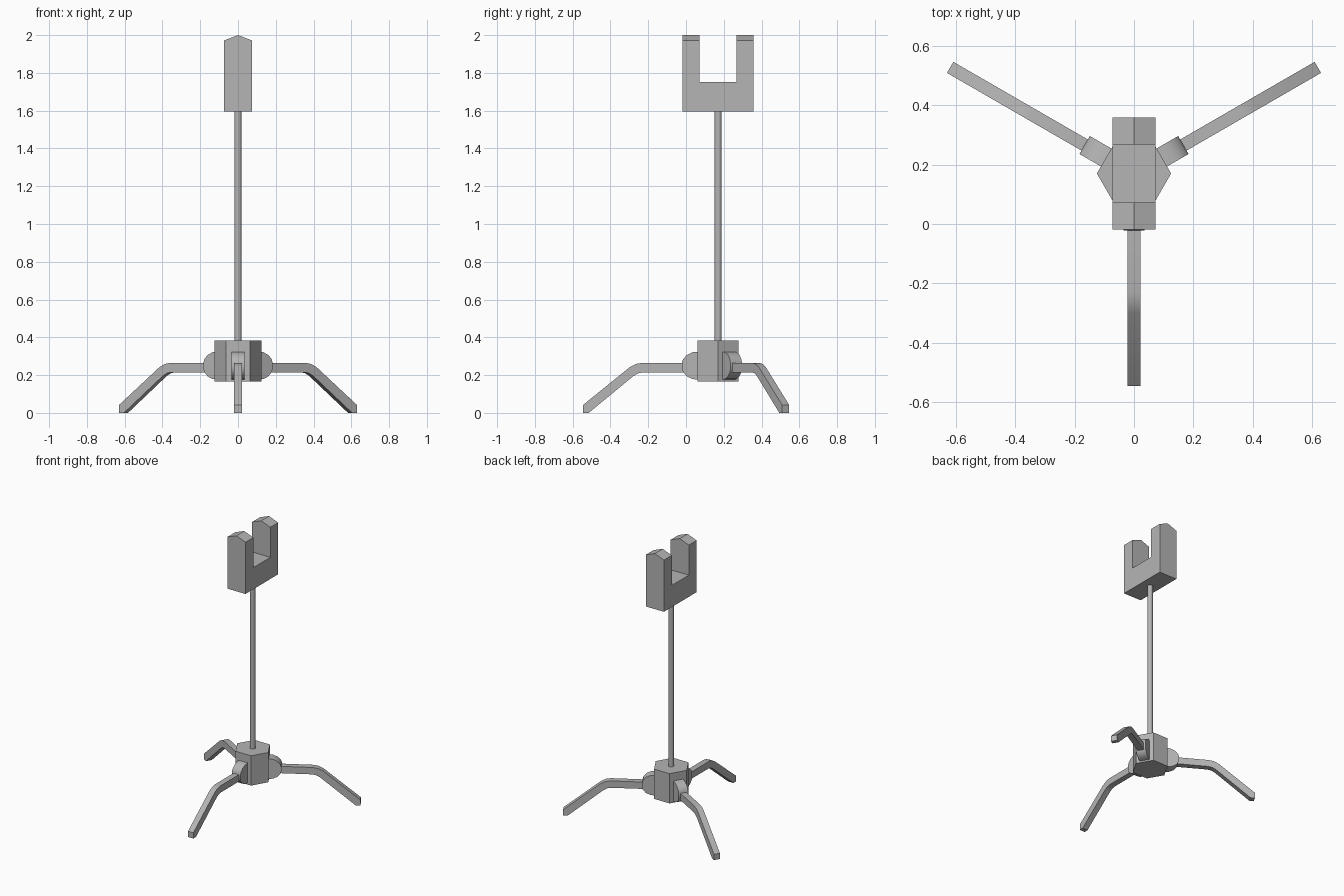
import bpy, bmesh, math
from mathutils import Matrix, Vector

if "Cube" in bpy.data.objects:
    bpy.data.objects.remove(bpy.data.objects["Cube"])

CENTRE_Y = 0.17  # axis shared by hub, pole and fork

grey = bpy.data.materials.new("grey")
grey.diffuse_color = (0.46, 0.46, 0.46, 1)
grey.use_nodes = True
grey.node_tree.nodes["Principled BSDF"].inputs["Base Color"].default_value = grey.diffuse_color


def finish(bm, name, smooth=False):
    bmesh.ops.recalc_face_normals(bm, faces=bm.faces[:])
    mesh = bpy.data.meshes.new(name)
    bm.to_mesh(mesh)
    bm.free()
    mesh.materials.append(grey)
    obj = bpy.data.objects.new(name, mesh)
    bpy.context.collection.objects.link(obj)
    if smooth:
        bpy.ops.object.select_all(action='DESELECT')
        obj.select_set(True)
        bpy.context.view_layer.objects.active = obj
        bpy.ops.object.shade_smooth_by_angle(angle=math.radians(32))
    return obj


def plate(name, profile, width, angle, smooth=True):
    """Extrude a (radius, height) profile sideways and turn it about the axis."""
    bm = bmesh.new()
    face = bm.faces.new([bm.verts.new((r, -width / 2, z)) for r, z in profile])
    ext = bmesh.ops.extrude_face_region(bm, geom=[face], use_keep_orig=True)
    new = [g for g in ext["geom"] if isinstance(g, bmesh.types.BMVert)]
    bmesh.ops.translate(bm, vec=Vector((0, width, 0)), verts=new)
    place = Matrix.Translation((0, CENTRE_Y, 0)) @ Matrix.Rotation(math.radians(angle), 4, 'Z')
    bm.transform(place)
    return finish(bm, name, smooth)


def prism(name, sides, radius, z0, z1, smooth=False):
    """Upright prism with a corner on the x axis."""
    bm = bmesh.new()
    rings = []
    for z in (z0, z1):
        rings.append([bm.verts.new((radius * math.cos(2 * math.pi * i / sides),
                                    CENTRE_Y + radius * math.sin(2 * math.pi * i / sides), z))
                      for i in range(sides)])
    low, high = rings
    bm.faces.new(low[::-1])
    bm.faces.new(high)
    for i in range(sides):
        j = (i + 1) % sides
        bm.faces.new((low[i], low[j], high[j], high[i]))
    return finish(bm, name, smooth)


# Hexagonal hub and thin pole
prism("hub", 6, 0.125, 0.165, 0.382)
prism("pole", 12, 0.019, 0.37, 1.60, True)

# Three legs with rounded knuckles
knuckle = [(0.09, 0.325), (0.135, 0.321), (0.165, 0.307), (0.185, 0.285), (0.192, 0.265),
           (0.192, 0.235), (0.185, 0.215), (0.165, 0.193), (0.135, 0.179), (0.09, 0.175)]
leg = [(0.15, 0.265), (0.40, 0.265), (0.435, 0.259), (0.468, 0.242), (0.715, 0.042),
       (0.715, 0.0), (0.685, 0.0), (0.447, 0.196), (0.422, 0.21), (0.395, 0.215), (0.15, 0.215)]
for side, angle in (("front", -90), ("right", 30), ("left", 150)):
    plate(side + "_knuckle", knuckle, 0.07, angle)
    plate(side + "_leg", leg, 0.043, angle)

# U-shaped fork, its prongs topped by a shallow ridge
W, BASE, FLOOR, SHOULDER, PEAK = 0.073, 1.595, 1.753, 1.972, 2.0
OUT, INN = 0.188, 0.098
u = [(-OUT, BASE), (OUT, BASE), (OUT, SHOULDER), (INN, SHOULDER),
     (INN, FLOOR), (-INN, FLOOR), (-INN, SHOULDER), (-OUT, SHOULDER)]
bm = bmesh.new()
left, mid, right = [[bm.verts.new((x, CENTRE_Y + y, PEAK if x == 0 and z == SHOULDER else z))
                     for y, z in u] for x in (-W, 0, W)]
bm.faces.new(left)
bm.faces.new(right)
for a, b in ((left, mid), (mid, right)):
    for i in range(8):
        j = (i + 1) % 8
        bm.faces.new((a[i], a[j], b[j], b[i]))
finish(bm, "fork")
